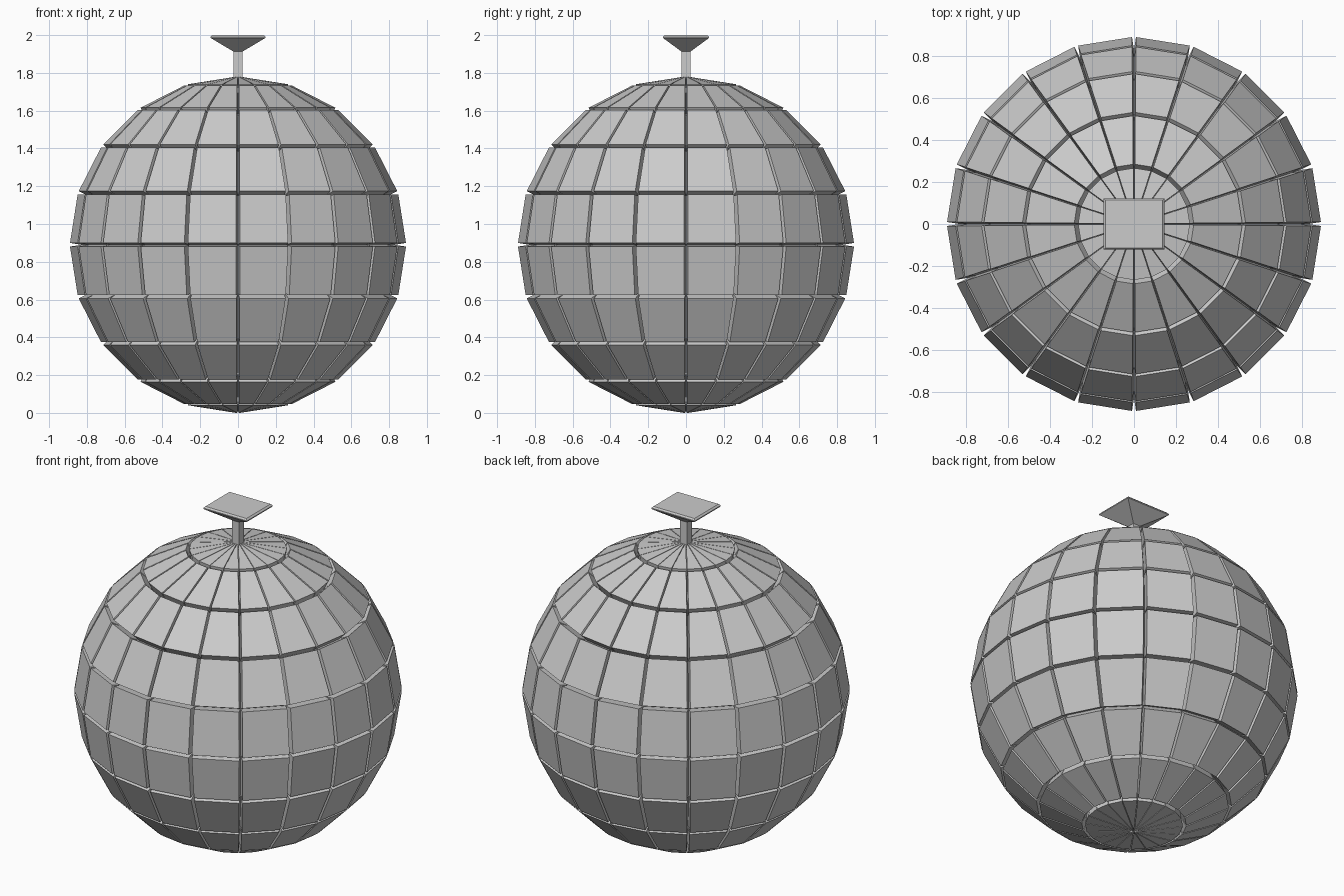
import bpy
import bmesh

old = bpy.data.objects.get("Cube")
if old:
    bpy.data.objects.remove(old, do_unlink=True)

RADIUS, TILE, CENTER = 0.829, 0.062, 0.89

# One grey finish for everything
grey = bpy.data.materials.new("mirror_grey")
grey.use_nodes = True
colour = (0.6, 0.6, 0.6, 1)
grey.diffuse_color = colour
grey.node_tree.nodes["Principled BSDF"].inputs["Base Color"].default_value = colour


def finish(bm, name, z=0):
    mesh = bpy.data.meshes.new(name)
    bm.to_mesh(mesh)
    bm.free()
    mesh.materials.append(grey)
    obj = bpy.data.objects.new(name, mesh)
    obj.location.z = z
    bpy.context.collection.objects.link(obj)
    return obj


def stacked(name, sections):
    """Solid through rectangles given as (half x, half y, z)."""
    bm = bmesh.new()
    rings = [[bm.verts.new((sx * hx, sy * hy, z))
              for sx, sy in ((-1, -1), (1, -1), (1, 1), (-1, 1))]
             for hx, hy, z in sections]
    for low, high in zip(rings, rings[1:]):
        for i in range(4):
            j = (i + 1) % 4
            bm.faces.new((low[i], low[j], high[j], high[i]))
    bm.faces.new(rings[0][::-1])
    bm.faces.new(rings[-1])
    return finish(bm, name)


# Ball: every facet pushed straight out so that V-shaped grooves open between tiles
bm = bmesh.new()
bmesh.ops.create_uvsphere(bm, u_segments=20, v_segments=10, radius=RADIUS)
bm.normal_update()
tiles = bmesh.ops.extrude_discrete_faces(bm, faces=bm.faces[:])["faces"]
bm.normal_update()
for tile in tiles:
    push = tile.normal * TILE
    for vert in tile.verts:
        vert.co += push
bm.normal_update()
finish(bm, "tiled_ball", CENTER)

# Square stem and flared mounting plate
stacked("hanger_stem", [(0.024, 0.024, 1.72), (0.024, 0.024, 1.92)])
stacked("mounting_plate", [(0.024, 0.024, 1.913), (0.145, 0.122, 1.985),
                           (0.145, 0.122, 1.991), (0.136, 0.114, 2.0)])
